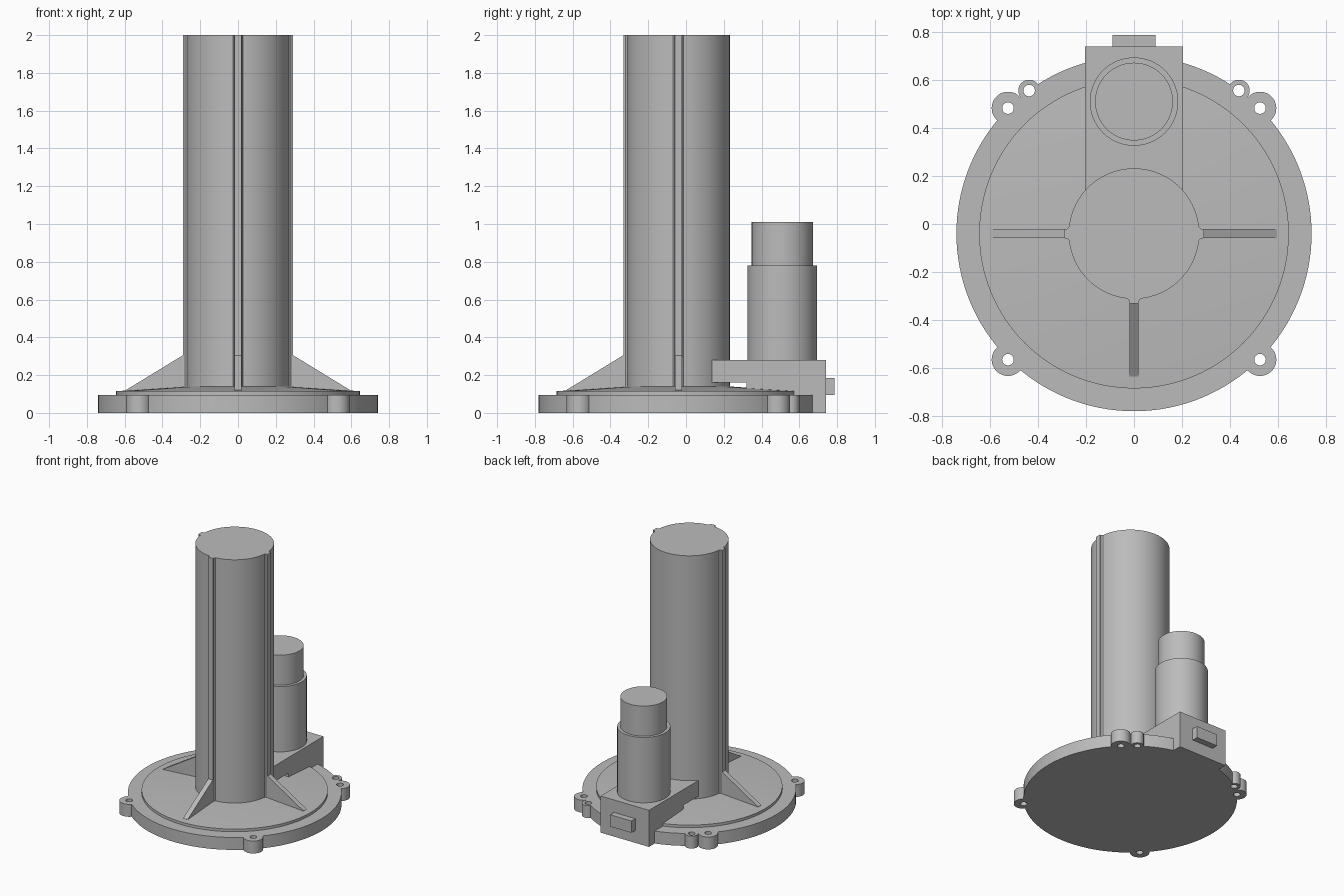
import bpy
import bmesh
from math import pi, radians
from mathutils import Matrix, Vector

cube = bpy.data.objects.get("Cube")
if cube:
    bpy.data.objects.remove(cube, do_unlink=True)

grey = bpy.data.materials.new("plain grey")
grey.use_nodes = True
colour = (0.5, 0.5, 0.5, 1)
grey.diffuse_color = colour
grey.node_tree.nodes["Principled BSDF"].inputs["Base Color"].default_value = colour

AXIS = Vector((0, -0.04, 0))  # centre of the plate and the column


def finish(name, bm):
    bmesh.ops.recalc_face_normals(bm, faces=bm.faces[:])
    mesh = bpy.data.meshes.new(name)
    bm.to_mesh(mesh)
    bm.free()
    mesh.materials.append(grey)
    obj = bpy.data.objects.new(name, mesh)
    bpy.context.collection.objects.link(obj)
    return obj


def smooth(obj):
    bpy.ops.object.select_all(action='DESELECT')
    obj.select_set(True)
    bpy.context.view_layer.objects.active = obj
    bpy.ops.object.shade_smooth_by_angle(angle=radians(30))


def lathe(name, profile, centre, steps=96):
    """Spin a closed (radius, height) outline, starting and ending on the axis."""
    bm = bmesh.new()
    verts = [bm.verts.new((r, 0, z)) for r, z in profile]
    edges = [bm.edges.new(pair) for pair in zip(verts, verts[1:])]
    bmesh.ops.spin(bm, geom=verts + edges, cent=(0, 0, 0), axis=(0, 0, 1),
                   angle=2 * pi, steps=steps)
    bmesh.ops.remove_doubles(bm, verts=bm.verts[:], dist=1e-5)
    bmesh.ops.translate(bm, verts=bm.verts[:], vec=centre)
    return finish(name, bm)


def cylinder(name, x, y, radius, z0, z1, steps=48):
    return lathe(name, [(0, z0), (radius, z0), (radius, z1), (0, z1)], (x, y, 0), steps)


def extrude(name, points, direction, matrix=Matrix()):
    bm = bmesh.new()
    face = bm.faces.new([bm.verts.new(p) for p in points])
    top = bmesh.ops.extrude_face_region(bm, geom=[face])["geom"]
    bmesh.ops.translate(bm, vec=direction,
                        verts=[v for v in top if isinstance(v, bmesh.types.BMVert)])
    bm.transform(matrix)
    return finish(name, bm)


def boolean(obj, tool, operation):
    bpy.context.view_layer.objects.active = obj
    mod = obj.modifiers.new(operation.lower(), 'BOOLEAN')
    mod.operation, mod.solver, mod.object = operation, 'EXACT', tool
    bpy.ops.object.modifier_apply(modifier=mod.name)
    bpy.data.objects.remove(tool, do_unlink=True)


# Base plate with drilled mounting ears
plate = lathe("base_plate", [(0, 0), (0.74, 0), (0.74, 0.095), (0, 0.095)], AXIS, 128)
ears = [(s * x, y, r) for s in (-1, 1)
        for x, y, r in ((0.525, 0.483, 0.068), (0.525, -0.565, 0.068), (0.437, 0.556, 0.045))]
for x, y, r in ears:
    boolean(plate, cylinder("ear", x, y, r, 0, 0.095), 'UNION')
for x, y, r in ears:
    boolean(plate, cylinder("ear_hole", x, y, 0.024, -0.1, 0.2, 32), 'DIFFERENCE')
smooth(plate)

# Raised, slightly conical cover and the tall column
smooth(lathe("raised_cover", [(0, 0.09), (0.645, 0.09), (0.645, 0.115),
                              (0.27, 0.14), (0, 0.14)], AXIS, 128))
smooth(lathe("column", [(0, 0.12), (0.272, 0.12), (0.272, 2), (0, 2)], AXIS))

# Full-height ribs with flared roots, each with a sloping gusset at the foot
rib = [(0.26, -0.032), (0.272, -0.027), (0.28, -0.02), (0.292, -0.019)]
rib += [(x, -y) for x, y in reversed(rib)]
gusset = [(0.25, 0.1), (0.595, 0.1), (0.595, 0.12), (0.292, 0.305), (0.25, 0.305)]
for side, turn in (("left", 0), ("front", -pi / 2), ("right", pi)):
    place = Matrix.Translation(AXIS) @ Matrix.Rotation(turn, 4, 'Z')
    extrude(side + "_rib", [(x, y, 0.12) for x, y in rib], (0, 0, 1.88), place)
    extrude(side + "_gusset", [(x, -0.019, z) for x, z in gusset], (0, 0.038, 0), place)

# Gearbox housing, undercut next to the column
housing = [(0.13, 0.16), (0.32, 0.16), (0.32, 0), (0.74, 0), (0.74, 0.28), (0.13, 0.28)]
extrude("gearbox_housing", [(-0.205, y, z) for y, z in housing], (0.41, 0, 0))
plug = [(0.72, 0.095), (0.787, 0.095), (0.787, 0.185), (0.72, 0.185)]
extrude("rear_connector", [(-0.09, y, z) for y, z in plug], (0.18, 0, 0))

# Stepped motor
smooth(lathe("motor", [(0, 0.26), (0.184, 0.26), (0.184, 0.78), (0.162, 0.78),
                       (0.162, 1.01), (0, 1.01)], (0, 0.51, 0)))
